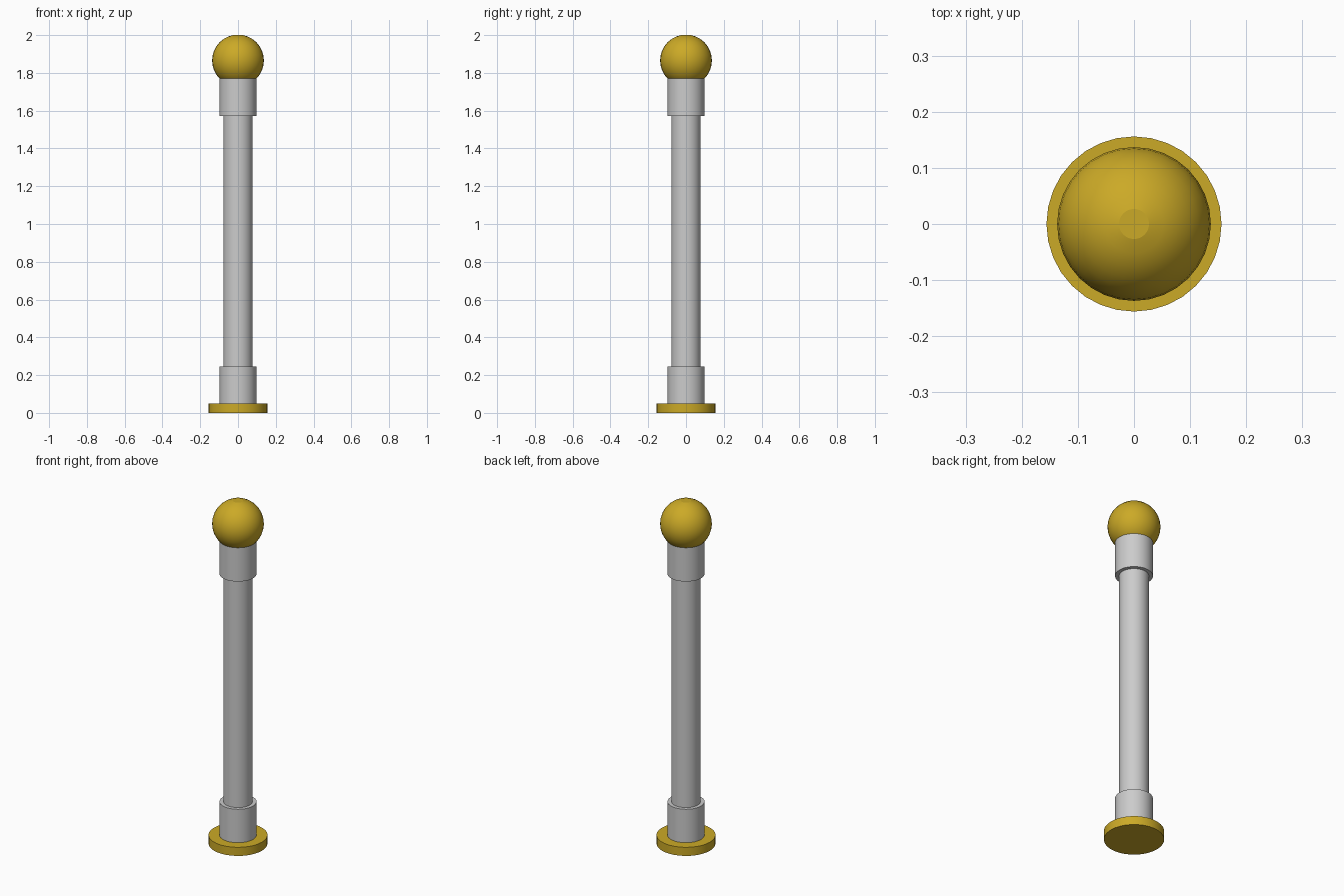
import bpy, bmesh
from math import radians

if "Cube" in bpy.data.objects:
    bpy.data.objects.remove(bpy.data.objects["Cube"])

SIDES = 32

gold = bpy.data.materials.new("gold")
gold.diffuse_color = (0.60, 0.40, 0.02, 1)
gold.use_nodes = True
gold.node_tree.nodes["Principled BSDF"].inputs["Base Color"].default_value = gold.diffuse_color


def finish(obj, name, mat=None):
    obj.name = obj.data.name = name
    if mat:
        obj.data.materials.append(mat)
    bpy.ops.object.shade_smooth_by_angle(angle=radians(30))
    return obj


def cylinder(name, radius, z0, z1, mat=None):
    bpy.ops.mesh.primitive_cylinder_add(vertices=SIDES, radius=radius, depth=z1 - z0,
                                        location=(0, 0, (z0 + z1) / 2))
    return finish(bpy.context.object, name, mat)


# Round foot plate
cylinder("base_plate", 0.156, 0.0, 0.05, gold)

# Post with a collar at each end
cylinder("post", 0.077, 0.05, 1.77)
cylinder("lower_collar", 0.098, 0.05, 0.245)
cylinder("upper_collar", 0.098, 1.573, 1.77)

# Ball finial, its poles flattened to small discs
bpy.ops.mesh.primitive_uv_sphere_add(segments=SIDES, ring_count=16, radius=0.137,
                                     location=(0, 0, 1.8656))
ball = bpy.context.object
bm = bmesh.new()
bm.from_mesh(ball.data)
poles = [v for v in bm.verts if abs(v.co.z) > 0.1365]
bmesh.ops.delete(bm, geom=poles, context='VERTS')
bmesh.ops.holes_fill(bm, edges=[e for e in bm.edges if e.is_boundary], sides=0)
bmesh.ops.recalc_face_normals(bm, faces=bm.faces)
bm.to_mesh(ball.data)
bm.free()
finish(ball, "ball_finial", gold)
for face in ball.data.polygons:
    if len(face.vertices) > 4:
        face.use_smooth = False
